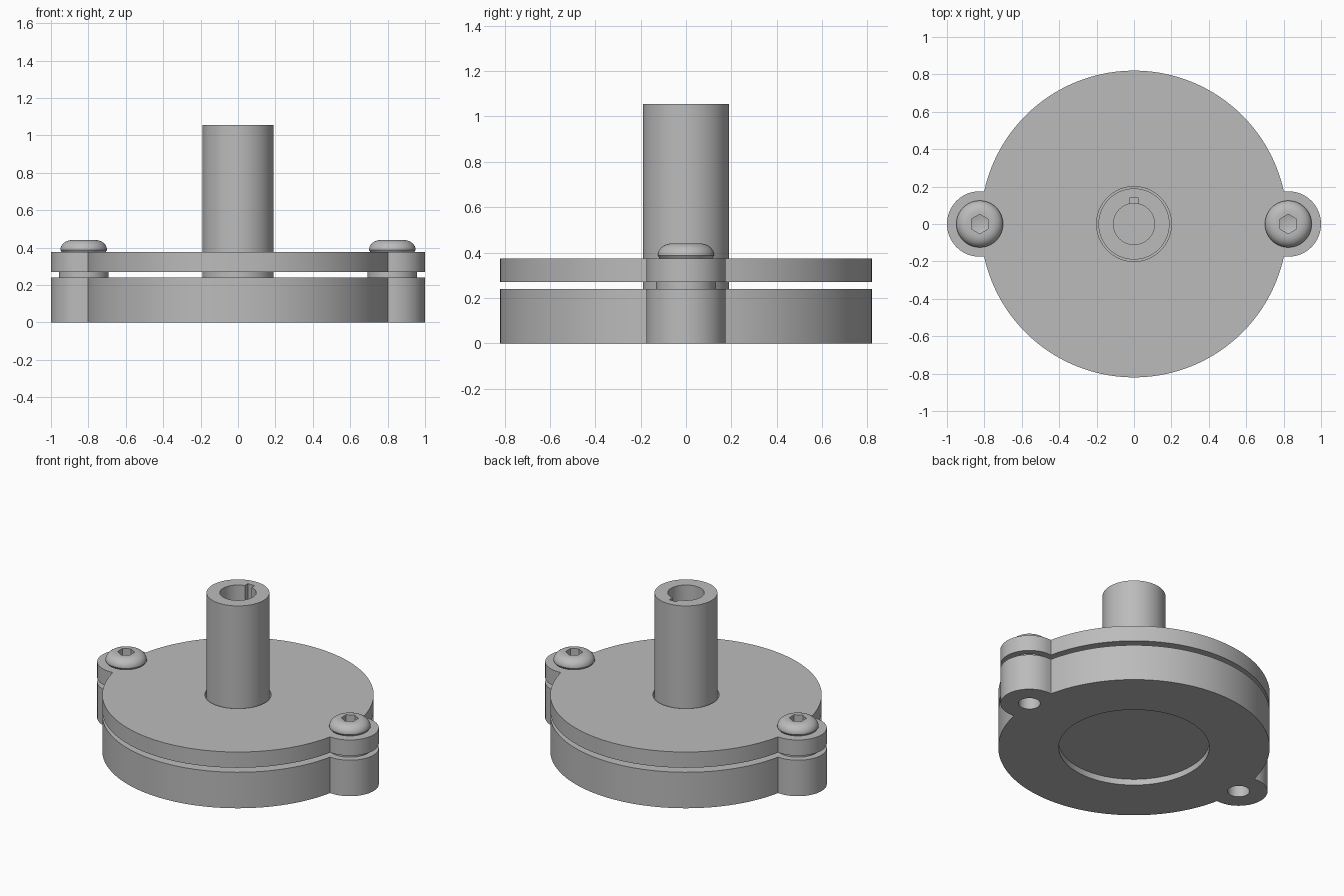
import bpy, bmesh, math
from math import sin, cos, pi

cube = bpy.data.objects.get("Cube")
if cube:
    bpy.data.objects.remove(cube, do_unlink=True)

steel = bpy.data.materials.new("grey_metal")
steel.use_nodes = True
GREY = (0.5, 0.5, 0.5, 1)
steel.diffuse_color = GREY
steel.node_tree.nodes["Principled BSDF"].inputs["Base Color"].default_value = GREY

DISC_R, EAR_R, EAR_X = 0.82, 0.175, 0.825
BASE_TOP, LID_BOTTOM, LID_TOP, SHAFT_TOP = 0.24, 0.27, 0.375, 1.055


def finish(bm, name):
    bmesh.ops.recalc_face_normals(bm, faces=bm.faces)
    mesh = bpy.data.meshes.new(name)
    bm.to_mesh(mesh)
    bm.free()
    mesh.materials.append(steel)
    obj = bpy.data.objects.new(name, mesh)
    bpy.context.collection.objects.link(obj)
    return obj


def lathe(name, profile, x=0, steps=64):
    """Spin a closed (radius, z) profile about a vertical axis at x."""
    bm = bmesh.new()
    verts = [bm.verts.new((0, r, z)) for r, z in profile]
    edges = [bm.edges.new(pair) for pair in zip(verts, verts[1:])]
    bmesh.ops.spin(bm, geom=verts + edges, cent=(0, 0, 0), axis=(0, 0, 1),
                   angle=2 * pi, steps=steps)
    bmesh.ops.remove_doubles(bm, verts=bm.verts, dist=1e-5)
    bmesh.ops.translate(bm, verts=bm.verts, vec=(x, 0, 0))
    return finish(bm, name)


def rod(name, r, z0, z1, x=0):
    return lathe(name, [(0, z0), (r, z0), (r, z1), (0, z1)], x)


def eared_plate(name, z0, z1):
    """Round plate with a screw ear on each side."""
    a = math.asin(EAR_R / DISC_R)
    half = []
    for i in range(33):
        t = -pi / 2 + pi * i / 32
        half.append((EAR_X + EAR_R * cos(t), EAR_R * sin(t)))
    for i in range(65):
        t = a + (pi - 2 * a) * i / 64
        half.append((DISC_R * cos(t), DISC_R * sin(t)))
    outline = half + [(-x, -y) for x, y in half]
    bm = bmesh.new()
    face = bm.faces.new([bm.verts.new((x, y, z0)) for x, y in outline])
    top = bmesh.ops.extrude_face_region(bm, geom=[face])["geom"]
    moved = [g for g in top if isinstance(g, bmesh.types.BMVert)]
    bmesh.ops.translate(bm, verts=moved, vec=(0, 0, z1 - z0))
    return finish(bm, name)


def cut(obj, *cutters):
    """Subtract each cutter, then discard it."""
    for cutter in cutters:
        mod = obj.modifiers.new("cut", 'BOOLEAN')
        mod.operation, mod.solver, mod.object = 'DIFFERENCE', 'EXACT', cutter
        graph = bpy.context.evaluated_depsgraph_get()
        mesh = bpy.data.meshes.new_from_object(obj.evaluated_get(graph))
        obj.modifiers.clear()
        obj.data = mesh
        bpy.data.objects.remove(cutter, do_unlink=True)


# Housing base with bottom recess and screw holes
base = eared_plate("housing_base", 0, BASE_TOP)
cut(base, rod("recess_cutter", 0.455, -0.1, 0.04),
    *[rod("hole_cutter", 0.066, -0.1, 0.4, s * EAR_X) for s in (-1, 1)])

# Lid with clearance around the shaft and screw holes
lid = eared_plate("lid", LID_BOTTOM, LID_TOP)
cut(lid, rod("shaft_hole_cutter", 0.2, 0.1, 0.5),
    *[rod("hole_cutter", 0.066, 0.1, 0.5, s * EAR_X) for s in (-1, 1)])

# Hollow shaft with a keyway
shaft = rod("shaft", 0.19, 0.2, SHAFT_TOP)
bm = bmesh.new()
bmesh.ops.create_cube(bm, size=1)
bmesh.ops.scale(bm, verts=bm.verts, vec=(0.05, 0.14, 1))
bmesh.ops.translate(bm, verts=bm.verts, vec=(0, 0.07, 0.76))
cut(shaft, rod("bore_cutter", 0.11, 0.25, 1.2), finish(bm, "keyway_cutter"))

parts = [base, lid, shaft]

# Spacers and domed socket screws
for side, s in (("left", 1), ("right", -1)):
    x = s * EAR_X
    spacer = rod(side + "_spacer", 0.132, BASE_TOP, LID_BOTTOM, x)
    dome = [(0.125 - 0.062 * (1 - cos(t)), 0.387 + 0.053 * sin(t))
            for t in (pi / 2 * i / 8 for i in range(9))]
    screw = lathe(side + "_screw",
                  [(0, 0.14), (0.064, 0.14), (0.064, LID_TOP), (0.117, LID_TOP)]
                  + dome + [(0, 0.44)], x)
    socket = lathe("socket_cutter",
                   [(0, 0.38), (0.052, 0.395), (0.052, 0.5), (0, 0.5)], x, 6)
    cut(screw, socket)
    parts += [spacer, screw]

# Smooth round walls, crisp edges
bpy.ops.object.select_all(action='DESELECT')
for obj in parts:
    obj.select_set(True)
bpy.context.view_layer.objects.active = base
bpy.ops.object.shade_smooth_by_angle(angle=math.radians(30))
